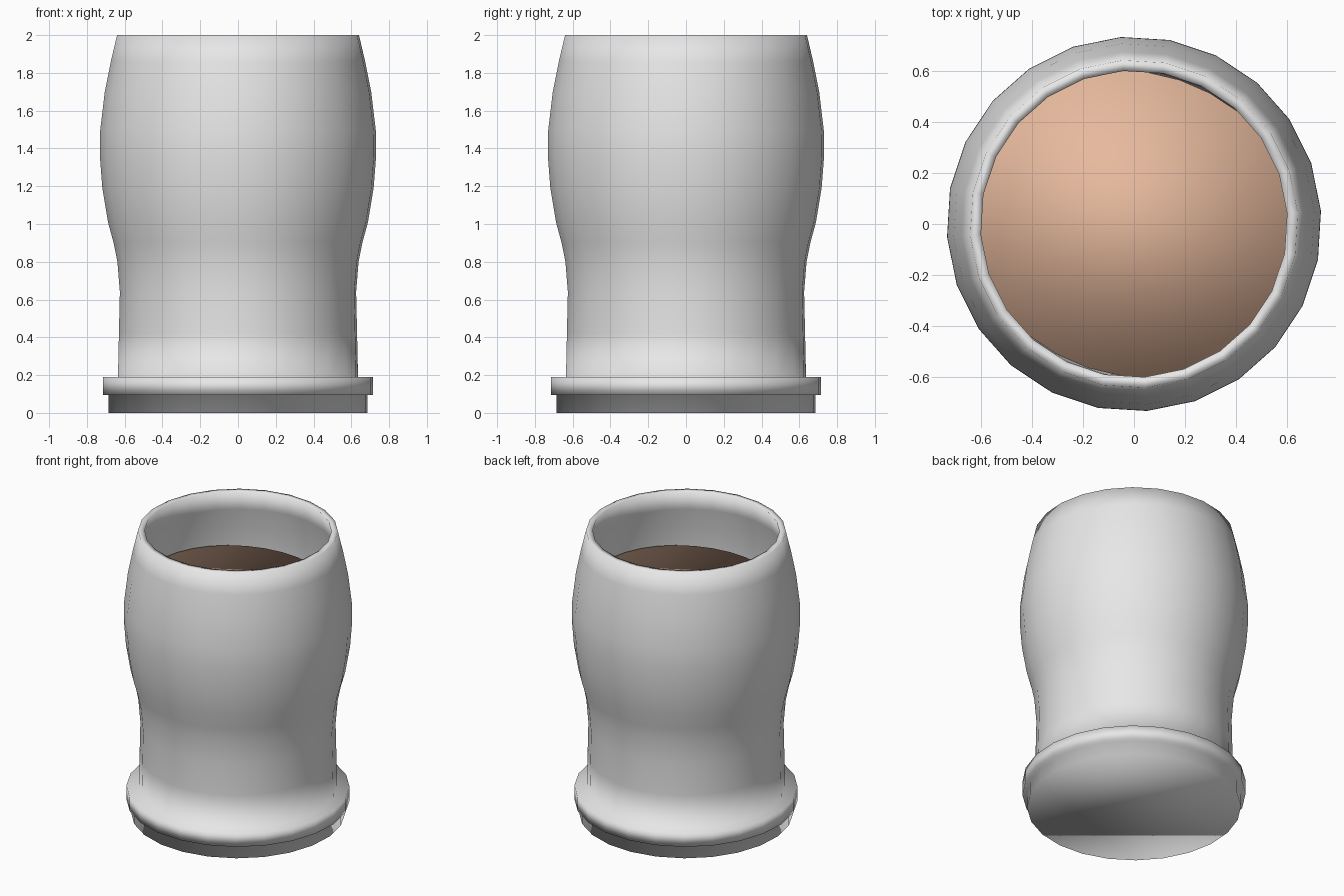
import bpy
import bmesh
import math

if "Cube" in bpy.data.objects:
    bpy.data.objects.remove(bpy.data.objects["Cube"])

SIDES = 24
TURN = math.radians(4)


def material(name, rgb):
    m = bpy.data.materials.new(name)
    m.diffuse_color = (*rgb, 1)
    m.use_nodes = True
    m.node_tree.nodes["Principled BSDF"].inputs["Base Color"].default_value = m.diffuse_color
    return m


def lathe(name, profile, mat, sides=SIDES):
    """Revolve (radius, height) points round z and cap both ends."""
    bm = bmesh.new()
    rings = []
    for r, z in profile:
        rings.append([bm.verts.new((r * math.cos(TURN + math.tau * i / sides),
                                    r * math.sin(TURN + math.tau * i / sides), z))
                      for i in range(sides)])
    for a, b in zip(rings, rings[1:]):
        for i in range(sides):
            j = (i + 1) % sides
            bm.faces.new((a[i], a[j], b[j], b[i]))
    bm.faces.new(rings[0][::-1])
    bm.faces.new(rings[-1])
    bmesh.ops.recalc_face_normals(bm, faces=bm.faces)
    for f in bm.faces:
        f.smooth = True
    me = bpy.data.meshes.new(name)
    bm.to_mesh(me)
    bm.free()
    me.materials.append(mat)
    ob = bpy.data.objects.new(name, me)
    bpy.context.collection.objects.link(ob)
    return ob


grey = material("pale grey", (0.8, 0.8, 0.8))
tan = material("milky tan", (0.8, 0.49, 0.34))

# Bulging wall, shared by the outside and the inside
wall = [(0.637, 0.19), (0.632, 0.42), (0.627, 0.64), (0.64, 0.80),
        (0.66, 0.90), (0.69, 1.01), (0.72, 1.19), (0.733, 1.36),
        (0.732, 1.49), (0.707, 1.70), (0.675, 1.86), (0.642, 2.0)]

# Cup: foot, foot ring, outer wall, lip, inner wall and floor
foot = [(0.687, 0), (0.687, 0.095), (0.717, 0.095), (0.717, 0.19)]
inner = [(r - 0.042, z) for r, z in reversed(wall)]
lathe("cup", foot + wall + inner, grey)

# Drink: slightly oval so that it leaves a sliver beside the wall
drink = lathe("drink", [(0.66, 1.56), (0.66, 1.60)], tan, 32)
drink.scale = (1, 0.895, 1)
drink.rotation_euler.z = math.radians(-22)
